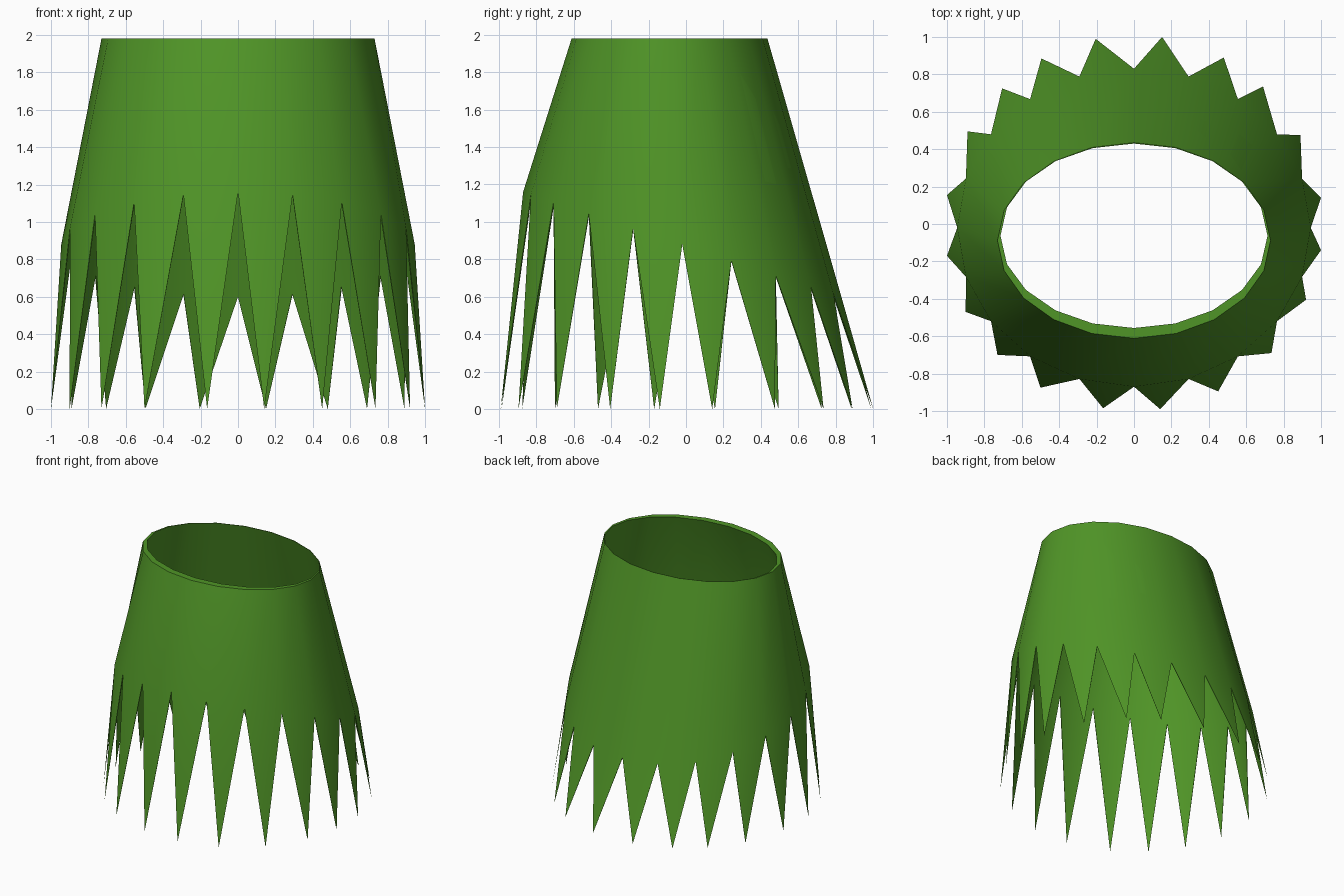
import bpy, bmesh, math

if "Cube" in bpy.data.objects:
    bpy.data.objects.remove(bpy.data.objects["Cube"])

N = 20  # sides and grass blades

green = bpy.data.materials.new("grass green")
green.diffuse_color = (0.08, 0.30, 0.02, 1)
green.use_nodes = True
green.node_tree.nodes["Principled BSDF"].inputs["Base Color"].default_value = green.diffuse_color

# Blade tips (x, y), clockwise from the back
TIPS = [(.15, 1.0), (.48, .89), (.69, .735), (.89, .475), (1.0, .14),
        (1.0, -.14), (.92, -.405), (.735, -.69), (.45, -.895), (.14, -.99),
        (-.165, -.985), (-.5, -.875), (-.73, -.7), (-.9, -.47), (-1.0, -.17),
        (-1.0, .155), (-.89, .495), (-.705, .725), (-.495, .885), (-.205, .99)]

bm = bmesh.new()


def ring(rx, ry, cy, z, tilt=0.0):
    """Elliptical ring of vertices, clockwise from the back, optionally tilted."""
    out = []
    for k in range(N):
        a = 2 * math.pi * k / N
        out.append(bm.verts.new((rx * math.sin(a), cy + ry * math.cos(a),
                                 z - tilt * math.cos(a))))
    return out


# Waist rings and notch rings, outer and inner
top_out = ring(.73, .523, -.088, 1.98)
top_in = ring(.714, .493, -.063, 1.98)
notch_out = ring(.945, .85, -.02, .88, .28)
notch_in = ring(.939, .844, -.02, .88, .28)
tips = [bm.verts.new((x, y, 0)) for x, y in TIPS]

for k in range(N):
    j = (k + 1) % N
    bm.faces.new((top_out[k], top_out[j], notch_out[j], notch_out[k]))  # outer wall
    bm.faces.new((top_in[j], top_in[k], notch_in[k], notch_in[j]))      # inner wall
    bm.faces.new((top_out[j], top_out[k], top_in[k], top_in[j]))        # waist rim
    bm.faces.new((notch_out[k], notch_out[j], tips[k]))                 # blade front
    bm.faces.new((notch_in[j], notch_in[k], tips[k]))                   # blade back
    bm.faces.new((notch_in[k], notch_out[k], tips[k]))                  # blade edges
    bm.faces.new((notch_out[j], notch_in[j], tips[k]))

bmesh.ops.recalc_face_normals(bm, faces=bm.faces)
mesh = bpy.data.meshes.new("grass_skirt")
bm.to_mesh(mesh)
bm.free()
mesh.materials.append(green)
skirt = bpy.data.objects.new("grass_skirt", mesh)
bpy.context.collection.objects.link(skirt)

# Smooth walls, crisp rim and blade edges
bpy.context.view_layer.objects.active = skirt
skirt.select_set(True)
bpy.ops.object.shade_smooth_by_angle(angle=math.radians(40))
